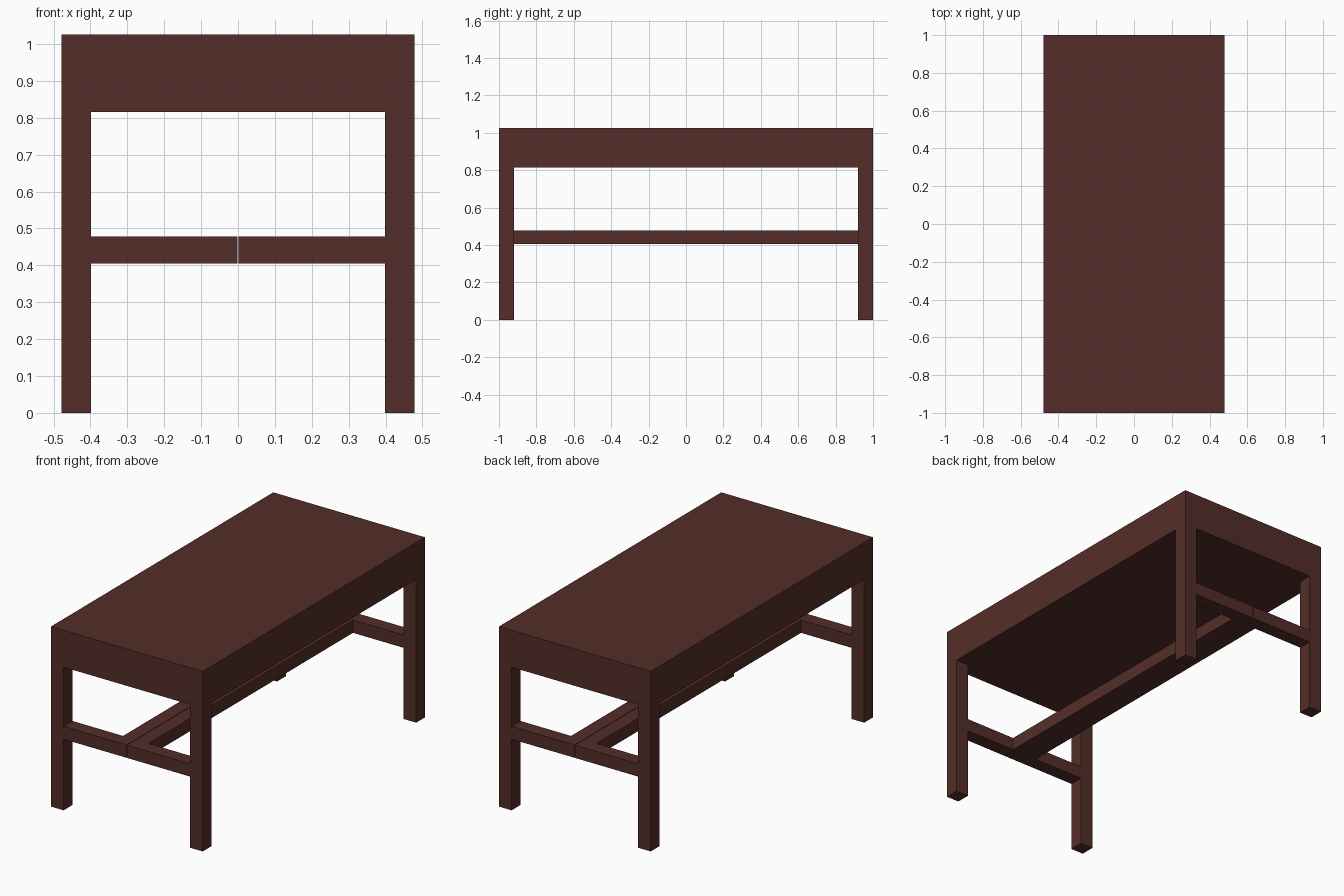
import bpy
import bmesh
from mathutils import Vector

if "Cube" in bpy.data.objects:
    bpy.data.objects.remove(bpy.data.objects["Cube"])

HALF_X, HALF_Y = 0.478, 1.0
LEG = 0.08
TOP_Z, APRON_Z = 1.025, 0.815
BAR_LOW, BAR_HIGH = 0.405, 0.478
GAP = 0.0015  # half of the seam between the two stretcher halves

wood = bpy.data.materials.new("dark_wood")
wood.diffuse_color = (0.088, 0.027, 0.021, 1.0)
wood.use_nodes = True
wood.node_tree.nodes["Principled BSDF"].inputs["Base Color"].default_value = wood.diffuse_color


def box(name, x, y, z):
    """Box spanning the given (low, high) ranges."""
    lo, hi = (Vector(c) for c in zip(x, y, z))
    bm = bmesh.new()
    bmesh.ops.create_cube(bm, size=1.0)
    for v in bm.verts:
        v.co = (lo + hi) / 2 + v.co * (hi - lo)
    mesh = bpy.data.meshes.new(name)
    bm.to_mesh(mesh)
    bm.free()
    mesh.materials.append(wood)
    obj = bpy.data.objects.new(name, mesh)
    bpy.context.collection.objects.link(obj)
    return obj


def mirror(obj, x=True, y=True):
    mod = obj.modifiers.new("mirror", 'MIRROR')
    mod.use_axis = (x, y, False)
    mod.use_mirror_merge = False


# Thick solid table top
box("table_top", (-HALF_X, HALF_X), (-HALF_Y, HALF_Y), (APRON_Z, TOP_Z))

# Four square legs flush with the corners
mirror(box("legs", (HALF_X - LEG, HALF_X), (HALF_Y - LEG, HALF_Y), (0, APRON_Z)))

# End stretchers between the legs, split at the centre
mirror(box("end_stretchers", (GAP, HALF_X - LEG), (HALF_Y - LEG, HALF_Y),
           (BAR_LOW, BAR_HIGH)))

# Pair of long stretchers side by side along the centre
mirror(box("long_stretchers", (GAP, LEG), (-HALF_Y + LEG, HALF_Y - LEG),
           (BAR_LOW, BAR_HIGH)), y=False)
